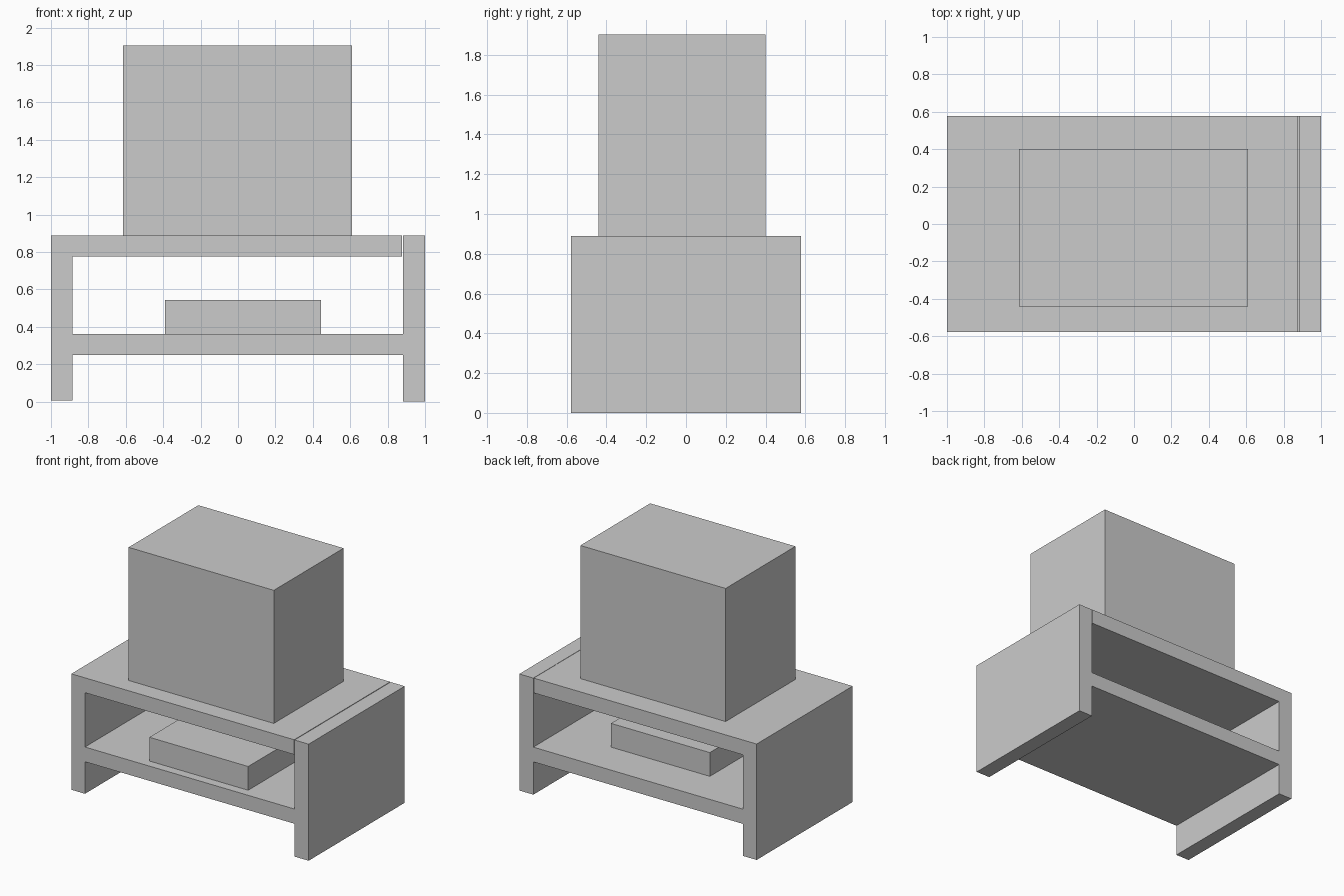
import bpy

if "Cube" in bpy.data.objects:
    bpy.data.objects.remove(bpy.data.objects["Cube"])

# Single plain finish
grey = bpy.data.materials.new("light grey")
grey.diffuse_color = (0.6, 0.6, 0.6, 1.0)
grey.use_nodes = True
grey.node_tree.nodes["Principled BSDF"].inputs["Base Color"].default_value = grey.diffuse_color


def box(name, x, y, z):
    """Flat-sided box spanning the given (low, high) ranges."""
    spans = (x, y, z)
    bpy.ops.mesh.primitive_cube_add(size=1, location=[(a + b) / 2 for a, b in spans])
    obj = bpy.context.object
    obj.name = name
    obj.scale = [b - a for a, b in spans]
    bpy.ops.object.transform_apply(location=False, rotation=False, scale=True)
    obj.data.materials.append(grey)
    return obj


DEPTH = (-0.578, 0.578)

# Stand: two side panels, top board and lower shelf
box("left_side_panel", (-1.0, -0.885), DEPTH, (0.006, 0.889))
box("right_side_panel", (0.882, 1.0), DEPTH, (0.0, 0.888))
box("top_board", (-0.885, 0.878), DEPTH, (0.776, 0.889))
box("lower_shelf", (-0.885, 0.882), DEPTH, (0.25, 0.362))

# Television cabinet on top, player on the shelf
box("television", (-0.614, 0.61), (-0.44, 0.40), (0.889, 1.903))
box("player", (-0.39, 0.443), (-0.51, 0.27), (0.362, 0.543))
